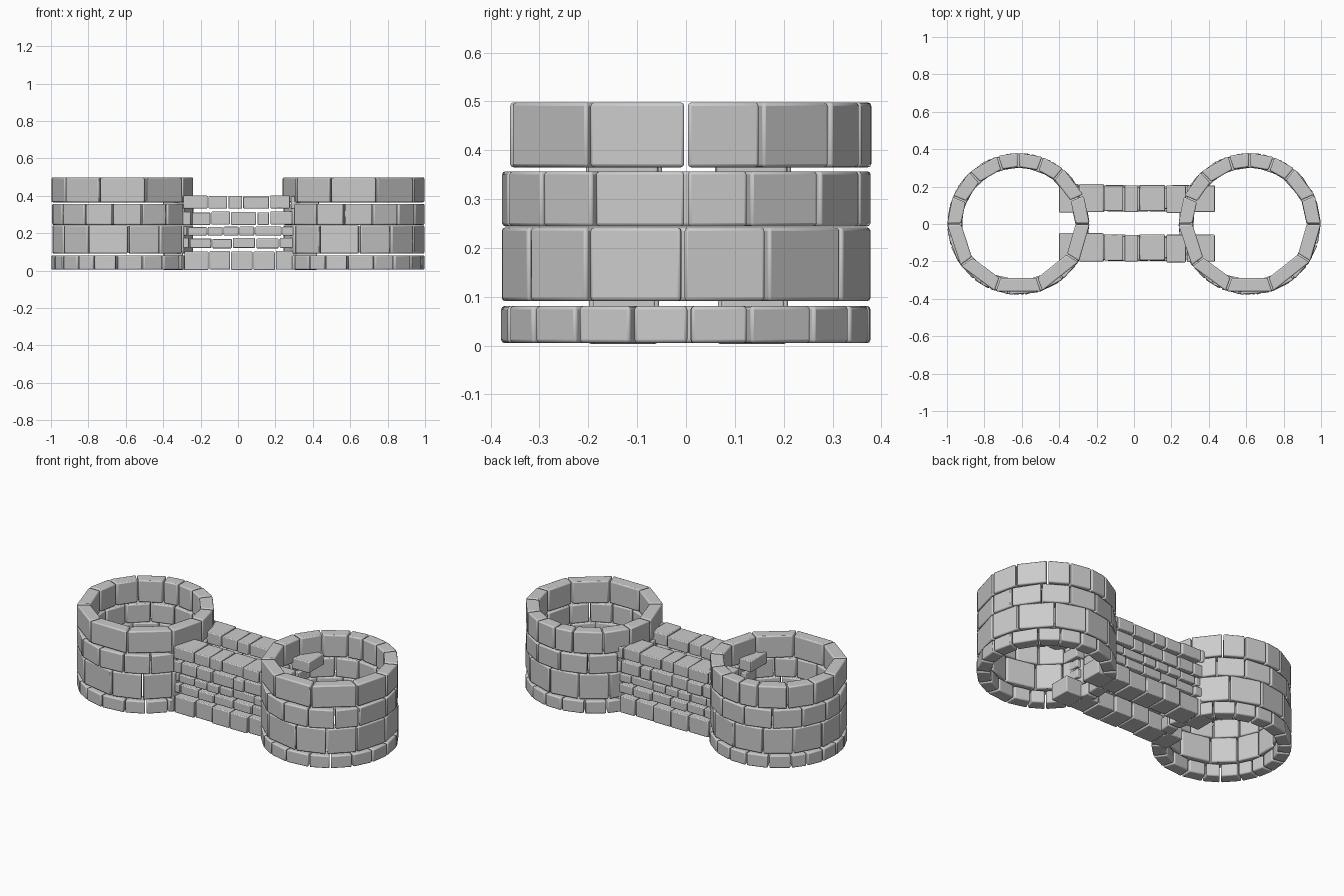
import bpy, bmesh, random
from math import cos, sin, radians
from mathutils import Vector

if "Cube" in bpy.data.objects:
    bpy.data.objects.remove(bpy.data.objects["Cube"])

random.seed(4)
TOWER_X = 0.618      # tower centres at +/- this x
R_OUT, R_IN = 0.381, 0.306


def add_prism(bm, quad, z0, z1):
    """Brick from a four-point plan, extruded from z0 to z1."""
    lo = [bm.verts.new((p[0], p[1], z0)) for p in quad]
    hi = [bm.verts.new((p[0], p[1], z1)) for p in quad]
    bm.faces.new(lo[::-1])
    bm.faces.new(hi)
    for i in range(4):
        j = (i + 1) % 4
        bm.faces.new((lo[i], lo[j], hi[j], hi[i]))


def make_mesh(name, bm):
    bmesh.ops.recalc_face_normals(bm, faces=bm.faces)
    me = bpy.data.meshes.new(name)
    bm.to_mesh(me)
    bm.free()
    return me


def place(name, me, loc, bevel):
    ob = bpy.data.objects.new(name, me)
    ob.location = loc
    bpy.context.collection.objects.link(ob)
    mod = ob.modifiers.new("rounded_edges", 'BEVEL')
    mod.width = bevel
    mod.segments = 2
    bpy.ops.object.select_all(action='DESELECT')
    ob.select_set(True)
    bpy.context.view_layer.objects.active = ob
    bpy.ops.object.shade_smooth_by_angle(angle=radians(40))
    return ob


def ring_course(name, joints, z0, z1, gap=0.004):
    """Ring of straight bricks between joint angles (degrees from +x)."""
    bm = bmesh.new()
    for a, b in zip(joints, joints[1:] + [joints[0] + 360]):
        pa = Vector((cos(radians(a)), sin(radians(a))))
        pb = Vector((cos(radians(b)), sin(radians(b))))
        t = (pb - pa).normalized() * gap     # open the mortar gap
        add_prism(bm, [pa * R_IN + t, pa * R_OUT + t,
                       pb * R_OUT - t, pb * R_IN - t], z0, z1)
    return make_mesh(name, bm)


def wall_course(name, joints, z0, z1, depth, gap=0.003):
    """Straight row of slightly uneven bricks."""
    bm = bmesh.new()
    for a, b in zip(joints, joints[1:]):
        f = -depth / 2 + random.uniform(-0.006, 0.006)
        k = depth / 2 + random.uniform(-0.006, 0.006)
        dz = random.uniform(-0.003, 0.003)
        a, b = a + gap, b - gap
        add_prism(bm, [(a, f), (b, f), (b, k), (a, k)], z0 + max(dz, 0), z1 + dz)
    return make_mesh(name, bm)


# Tower courses, bottom to top
tower_courses = {
    "base_course": ([-162, -147, -129, -114, -95, -73, -55, -36, -17, 1, 20, 43, 62,
                     80, 97, 117, 136, 150, 166, 183], 0.005, 0.081),
    "lower_course": ([-146, -119, -85, -58, -32, -1, 26, 57, 85, 112, 138, 165, 190],
                     0.091, 0.242),
    "middle_course": ([-148, -122, -98, -74, -51, -30, 0, 20, 46, 70, 95, 120, 146,
                       170, 190], 0.244, 0.357),
    "top_course": ([-109, -71, -32, 0, 24, 51, 70, 90, 107, 133, 157, 180, 216],
                   0.365, 0.498),
}
for name, (joints, z0, z1) in tower_courses.items():
    me = ring_course("tower_" + name, joints, z0, z1)
    for side, x in (("left", -TOWER_X), ("right", TOWER_X)):
        place(f"{side}_tower_{name}", me, (x, 0, 0), 0.007)

# Wall courses, bottom to top, the same in the front and back wall
wall_courses = [
    ([-0.40, -0.29, -0.155, -0.04, 0.08, 0.20, 0.30, 0.425], 0.003, 0.103, 0.135),
    ([-0.36, -0.26, -0.14, -0.03, 0.095, 0.22, 0.35], 0.119, 0.172, 0.125),
    ([-0.35, -0.27, -0.165, -0.08, 0.005, 0.09, 0.235, 0.35], 0.187, 0.236, 0.12),
    ([-0.36, -0.25, -0.145, -0.04, 0.10, 0.17, 0.295, 0.36], 0.244, 0.314, 0.13),
    ([-0.405, -0.295, -0.16, -0.055, 0.025, 0.17, 0.28, 0.435], 0.331, 0.40, 0.145),
]
for i, (joints, z0, z1, depth) in enumerate(wall_courses, 1):
    me = wall_course(f"wall_course_{i}", joints, z0, z1, depth)
    for side, y in (("front", -0.127), ("back", 0.137)):
        place(f"{side}_wall_course_{i}", me, (0, y, 0), 0.005)
